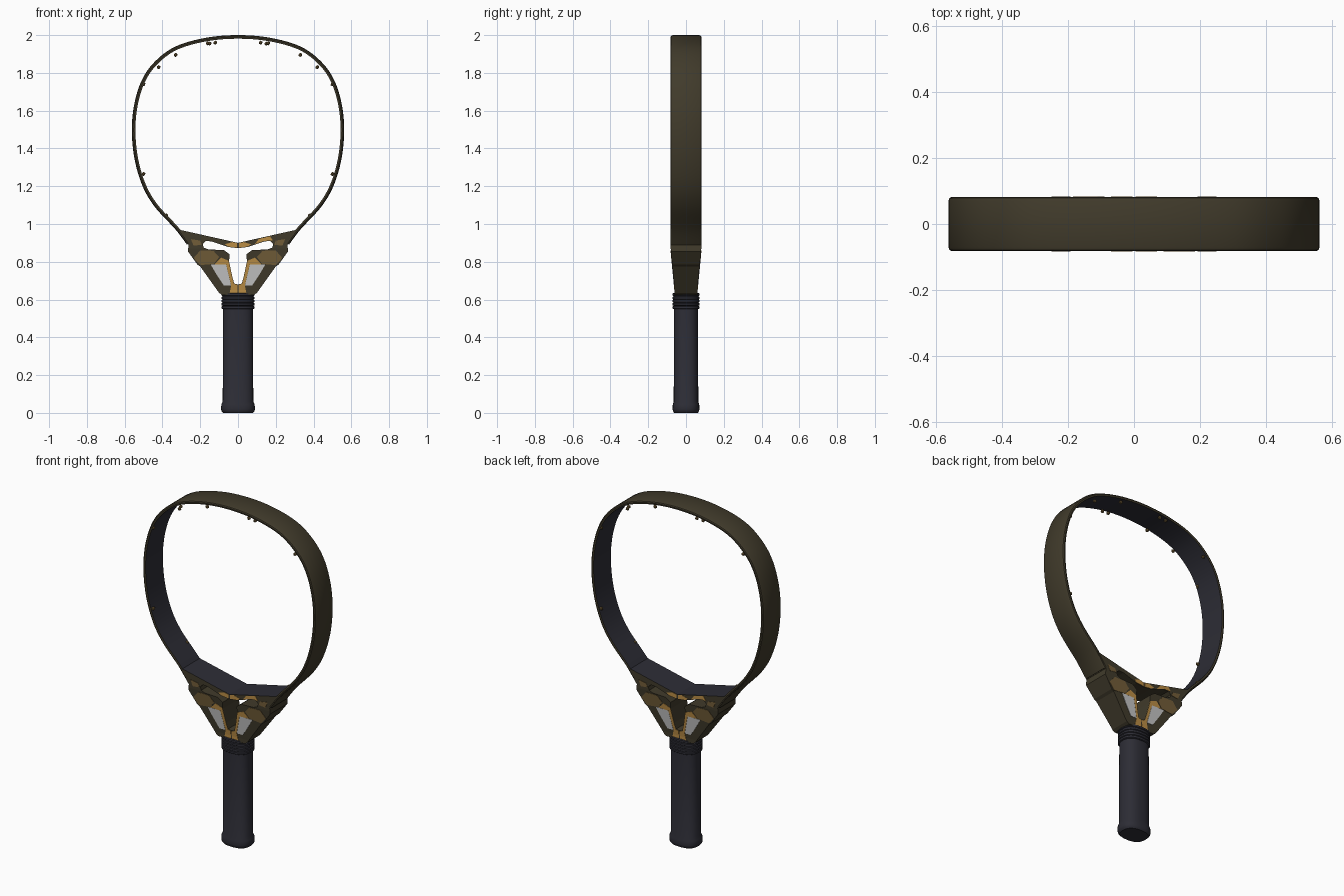
import bpy, bmesh, math
from mathutils import Vector

cube = bpy.data.objects.get("Cube")
if cube:
    bpy.data.objects.remove(cube)


def material(name, r, g, b):
    m = bpy.data.materials.new(name)
    m.use_nodes = True
    m.diffuse_color = (r, g, b, 1)
    m.node_tree.nodes["Principled BSDF"].inputs["Base Color"].default_value = (r, g, b, 1)
    return m


olive = material("dark olive", 0.052, 0.043, 0.024)
lining = material("dark slate", 0.026, 0.026, 0.036)
gold = material("gold", 0.50, 0.27, 0.06)
brown = material("camo brown", 0.17, 0.11, 0.04)
grey = material("light grey", 0.55, 0.55, 0.55)


def finish(bm, name, mats, smooth=True):
    bmesh.ops.recalc_face_normals(bm, faces=bm.faces)
    mesh = bpy.data.meshes.new(name)
    bm.to_mesh(mesh)
    bm.free()
    ob = bpy.data.objects.new(name, mesh)
    bpy.context.collection.objects.link(ob)
    for m in mats:
        mesh.materials.append(m)
    if smooth:
        bpy.ops.object.select_all(action='DESELECT')
        ob.select_set(True)
        bpy.context.view_layer.objects.active = ob
        bpy.ops.object.shade_smooth_by_angle(angle=math.radians(35))
    return ob


def mirrored(half):
    return half + [(-x, z) for x, z in reversed(half) if x > 0.001]


def spline(points, steps):
    out = []
    for i in range(len(points) - 1):
        p = [Vector(points[min(max(j, 0), len(points) - 1)]) for j in range(i - 1, i + 3)]
        for s in range(steps):
            t = s / steps
            out.append(0.5 * (2 * p[1] + (p[2] - p[0]) * t
                              + (2 * p[0] - 5 * p[1] + 4 * p[2] - p[3]) * t ** 2
                              + (3 * p[1] - p[0] - 3 * p[2] + p[3]) * t ** 3))
    return out + [Vector(points[-1])]


def bridge_rings(bm, rings, closed=True):
    faces = []
    n = len(rings[0])
    for a, b in zip(rings, rings[1:]):
        for i in range(n):
            j = (i + 1) % n
            faces.append((i, bm.faces.new((a[i], a[j], b[j], b[i]))))
    bm.faces.new(rings[0])
    bm.faces.new(rings[-1])
    return faces


# Head hoop: a thin bevelled band swept round the outline, lined inside
half = [(0.27, 0.89), (0.33, 0.97), (0.44, 1.09), (0.505, 1.2), (0.547, 1.34), (0.562, 1.49),
        (0.55, 1.63), (0.51, 1.76), (0.44, 1.86), (0.33, 1.94), (0.17, 1.986), (0, 2.0)]
path = spline(half + [(-x, z) for x, z in reversed(half[:-1])], 6)
profile = [(0, -0.07), (0.004, -0.079), (0.010, -0.082), (0.019, -0.080),
           (0.019, 0.080), (0.010, 0.082), (0.004, 0.079), (0, 0.07)]


def inward(i):
    d = path[min(i + 1, len(path) - 1)] - path[max(i - 1, 0)]
    return Vector((-d.y, d.x)).normalized()


bm = bmesh.new()
rings = []
for i, p in enumerate(path):
    n = inward(i)
    rings.append([bm.verts.new((p.x + n.x * d, y, p.y + n.y * d)) for d, y in profile])
for k, f in bridge_rings(bm, rings):
    f.material_index = 1 if k == 3 else 0
finish(bm, "head_hoop", [olive, lining])


# Throat: a pierced block that gets thinner towards the handle
def depth(z):
    return 0.06 + 0.021 * min(max((z - 0.65) / 0.22, 0), 1)


def prism(name, loops, mats, place, smooth=False, rule=None):
    bm = bmesh.new()
    edges = []
    for loop in loops:
        vs = [bm.verts.new((x, 0, z)) for x, z in loop]
        edges += [bm.edges.new((v, vs[(i + 1) % len(vs)])) for i, v in enumerate(vs)]
    bmesh.ops.triangle_fill(bm, edges=edges, use_beauty=True)
    for cut in (0.65, 0.87):
        bmesh.ops.bisect_plane(bm, geom=bm.verts[:] + bm.edges[:] + bm.faces[:],
                               plane_co=(0, 0, cut), plane_no=(0, 0, 1))
    ext = bmesh.ops.extrude_face_region(bm, geom=bm.faces[:])
    for e in ext["geom"]:
        if isinstance(e, bmesh.types.BMVert):
            e.co.y = 1
    for v in bm.verts:
        v.co.y = place(v.co.y, v.co.z)
    bmesh.ops.recalc_face_normals(bm, faces=bm.faces)
    if rule:
        for f in bm.faces:
            f.material_index = rule(f)
    return finish(bm, name, mats, smooth)


body = mirrored([(0, 0.90), (0.325, 0.973), (0.262, 0.89), (0.265, 0.855), (0.215, 0.785),
                 (0.2, 0.775), (0.1, 0.635), (0.085, 0.625), (0, 0.625)])
opening = mirrored([(0, 0.872), (0.05, 0.878), (0.14, 0.908), (0.17, 0.91), (0.187, 0.895),
                    (0.182, 0.875), (0.155, 0.865), (0.075, 0.862), (0.045, 0.84), (0.047, 0.80),
                    (0.03, 0.72), (0.02, 0.685), (0, 0.68)])
prism("throat", [body, opening], [olive, lining], lambda y, z: (2 * y - 1) * depth(z),
      rule=lambda f: int(f.normal.z > 0.8 and f.calc_center_median().z > 0.89))


# Painted camouflage: thin plates on both faces of the throat
def paint(name, outline, mat, both=True):
    for side, face in ((-1, "front"), (1, "back")):
        for flip, hand in ((1, "left"), (-1, "right")):
            if both or flip == -side:
                prism(f"{name}_{face}_{hand}", [[(x * flip, z) for x, z in outline]], [mat],
                      lambda y, z: side * (depth(z) - 0.002 + 0.004 * y))


paint("gold_arm", [(0.003, 0.63), (0.045, 0.63), (0.036, 0.675), (0.062, 0.785), (0.125, 0.787),
                   (0.09, 0.822), (0.048, 0.805), (0.031, 0.72), (0.021, 0.684), (0.003, 0.678)], gold)
paint("grey_panel", [(0.037, 0.675), (0.063, 0.786), (0.145, 0.786), (0.115, 0.735),
                     (0.075, 0.675)], grey)
paint("brown_patch", [(0.127, 0.789), (0.20, 0.782), (0.235, 0.82), (0.20, 0.86),
                      (0.13, 0.858), (0.10, 0.825)], brown)
paint("gold_bridge_patch", [(0.005, 0.875), (0.05, 0.88), (0.07, 0.893), (0.03, 0.904),
                            (0.005, 0.899)], gold)
paint("gold_upper_patch", [(0.09, 0.894), (0.14, 0.911), (0.185, 0.912), (0.17, 0.935),
                           (0.11, 0.921)], gold, False)
paint("brown_upper_patch", [(0.192, 0.89), (0.235, 0.885), (0.25, 0.92), (0.2, 0.912)], brown)


# Handle and collar: stacked rounded sections
def stack(name, sections, mat, sides=40, power=0.8):
    bm = bmesh.new()
    rings = []
    for z, rx, ry in sections:
        ring = []
        for i in range(sides):
            a = 2 * math.pi * i / sides
            c, s = math.cos(a), math.sin(a)
            ring.append(bm.verts.new((rx * math.copysign(abs(c) ** power, c),
                                      ry * math.copysign(abs(s) ** power, s), z)))
        rings.append(ring)
    bridge_rings(bm, rings)
    return finish(bm, name, [mat])


stack("handle", [(0, 0.078, 0.062), (0.008, 0.086, 0.069), (0.02, 0.09, 0.071),
                 (0.045, 0.088, 0.07), (0.06, 0.081, 0.065), (0.6, 0.079, 0.064)], lining)
ribs = []
for i in range(5):
    z = 0.55 + i * 0.017
    ribs += [(z, 0.082, 0.067), (z + 0.003, 0.087, 0.071),
             (z + 0.013, 0.087, 0.071), (z + 0.016, 0.082, 0.067)]
stack("collar", ribs, lining)

# Small chips along the inner edge of the hoop
for k, (cx, cz) in enumerate([(-0.33, 1.895), (-0.15, 1.955), (0.12, 1.96), (0.16, 1.957),
                              (0.42, 1.83), (-0.5, 1.74), (-0.5, 1.265), (0.38, 1.045)]):
    for side in (-1, 1):
        bm = bmesh.new()
        bmesh.ops.create_icosphere(bm, subdivisions=1, radius=0.011)
        bmesh.ops.translate(bm, verts=bm.verts, vec=(cx * -side, side * 0.07, cz))
        finish(bm, f"edge_chip_{k}_{'front' if side < 0 else 'back'}", [brown], False)
